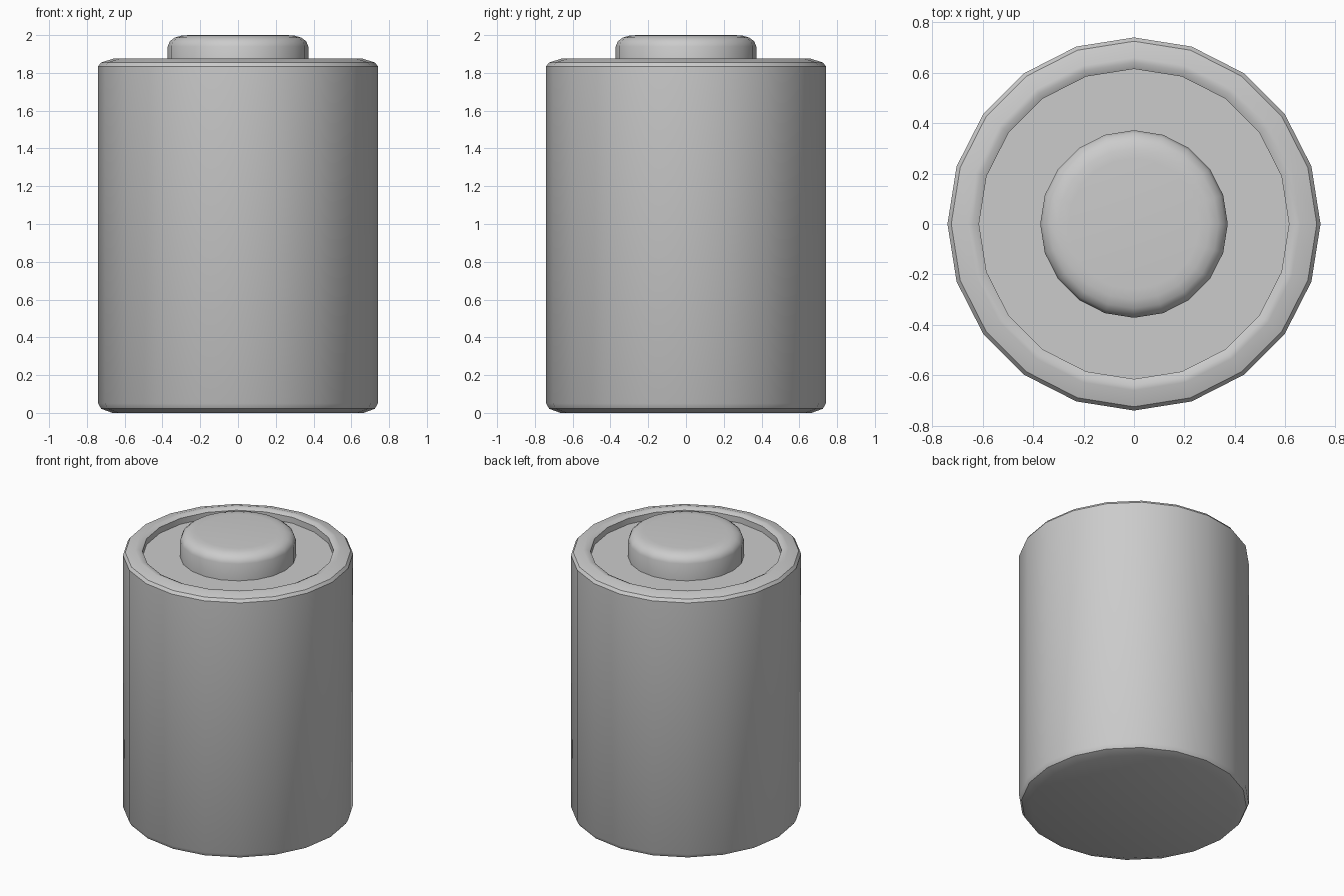
import bpy, bmesh
from math import cos, sin, tau, radians

if "Cube" in bpy.data.objects:
    bpy.data.objects.remove(bpy.data.objects["Cube"])

SIDES = 20

def lathe(name, profile):
    """Revolve (radius, z) points around z; radius 0 ends become caps."""
    bm = bmesh.new()
    rings = [[bm.verts.new((r * cos(tau * i / SIDES), r * sin(tau * i / SIDES), z))
              for i in range(SIDES)] for r, z in profile]
    for low, high in zip(rings, rings[1:]):
        for i in range(SIDES):
            j = (i + 1) % SIDES
            bm.faces.new((low[i], low[j], high[j], high[i]))
    bm.faces.new(rings[0][::-1])
    bm.faces.new(rings[-1])
    bmesh.ops.recalc_face_normals(bm, faces=bm.faces)
    mesh = bpy.data.meshes.new(name)
    bm.to_mesh(mesh)
    bm.free()
    obj = bpy.data.objects.new(name, mesh)
    bpy.context.collection.objects.link(obj)
    bpy.ops.object.select_all(action='DESELECT')
    obj.select_set(True)
    bpy.context.view_layer.objects.active = obj
    bpy.ops.object.shade_smooth_by_angle(angle=radians(35))
    return obj

# Casing: chamfered base, straight wall, raised rim and recessed top
lathe("battery_casing", [
    (0.665, 0.0), (0.725, 0.022), (0.74, 0.05),
    (0.74, 1.835), (0.725, 1.855), (0.66, 1.875), (0.64, 1.875),
    (0.615, 1.862), (0.615, 1.82),
])

# Positive terminal: rounded button on the recessed top
lathe("terminal_button", [
    (0.372, 1.815), (0.372, 1.94), (0.361, 1.967),
    (0.335, 1.987), (0.30, 1.997), (0.26, 2.0),
])
